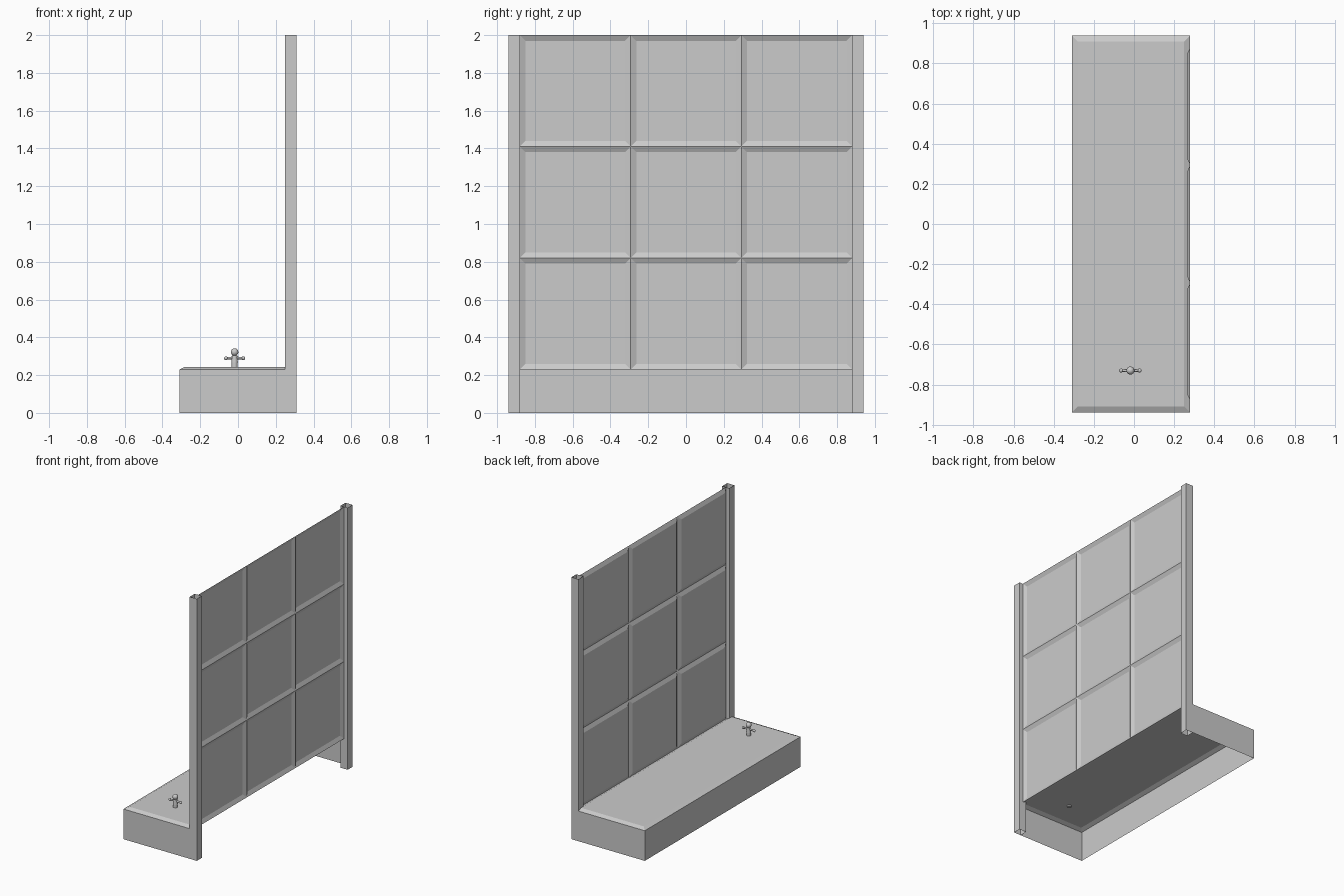
import bpy, bmesh, math
from mathutils import Vector

if "Cube" in bpy.data.objects:
    bpy.data.objects.remove(bpy.data.objects["Cube"])

grey = bpy.data.materials.new("light grey")
grey.diffuse_color = (0.6, 0.6, 0.6, 1)
grey.use_nodes = True
grey.node_tree.nodes["Principled BSDF"].inputs["Base Color"].default_value = grey.diffuse_color

W, P = 0.94, 0.88          # half length, half length between posts
XF, XP, XB = -0.31, 0.28, 0.31
Z0, TOP = 0.23, 2.0
INSET, DEPTH = 0.03, 0.014


def finish(name, bm):
    me = bpy.data.meshes.new(name)
    bm.to_mesh(me)
    bm.free()
    me.materials.append(grey)
    ob = bpy.data.objects.new(name, me)
    bpy.context.collection.objects.link(ob)
    return ob


def quad(bm, *pts):
    return bm.faces.new([bm.verts.new(p) for p in pts])


def panel(bm, o, u, v, n):
    """Thin sheet from corner o along u and v, its middle pushed out along n."""
    o, u, v, n = Vector(o), Vector(u), Vector(v), Vector(n)
    du, dv = u.normalized() * INSET, v.normalized() * INSET
    outer = [bm.verts.new(p) for p in (o, o + u, o + u + v, o + v)]
    inner = [bm.verts.new(p + n * DEPTH) for p in
             (o + du + dv, o + u - du + dv, o + u + v - du - dv, o + v + du - dv)]
    bm.faces.new(inner)
    for i in range(4):
        j = (i + 1) % 4
        bm.faces.new((outer[i], outer[j], inner[j], inner[i]))


# Base: raised top sheet with front and end walls, open below and behind
bm = bmesh.new()
panel(bm, (XF, -W, Z0), (XP - XF, 0, 0), (0, 2 * W, 0), (0, 0, 1))
quad(bm, (XF, W, 0), (XF, -W, 0), (XF, -W, Z0), (XF, W, Z0))
quad(bm, (XF, -W, 0), (XP, -W, 0), (XP, -W, Z0), (XF, -W, Z0))
quad(bm, (XP, W, 0), (XF, W, 0), (XF, W, Z0), (XP, W, Z0))
finish("base", bm)

# Wall: three by three pressed panels, bulging towards the base
bm = bmesh.new()
w, h = 2 * P / 3, (TOP - Z0) / 3
for i in range(3):
    for j in range(3):
        panel(bm, (XP, P - i * w, Z0 + j * h), (0, -w, 0), (0, 0, h), (-1, 0, 0))
finish("wall_panels", bm)

# Posts: square tubes open at both ends
for name, y0, y1 in (("post_front", -W, -P), ("post_back", P, W)):
    bm = bmesh.new()
    ring = [(0.25, y0), (XB, y0), (XB, y1), (0.25, y1)]
    for k in range(4):
        a, b = ring[k], ring[(k + 1) % 4]
        quad(bm, (*a, 0), (*b, 0), (*b, TOP), (*a, TOP))
    finish(name, bm)

# Small figure standing on the base
FX, FY = -0.018, -0.73


def smooth(ob):
    bpy.ops.object.select_all(action='DESELECT')
    ob.select_set(True)
    bpy.context.view_layer.objects.active = ob
    bpy.ops.object.shade_smooth_by_angle(angle=math.radians(40))


def ball(name, x, z, r):
    bm = bmesh.new()
    bmesh.ops.create_uvsphere(bm, u_segments=16, v_segments=10, radius=r)
    bmesh.ops.translate(bm, verts=bm.verts, vec=(FX + x, FY, z))
    smooth(finish(name, bm))


def rod(name, a, b, r1, r2):
    bm = bmesh.new()
    a, b = Vector((FX + a[0], FY, a[1])), Vector((FX + b[0], FY, b[1]))
    bmesh.ops.create_cone(bm, cap_ends=True, segments=16, radius1=r1, radius2=r2,
                          depth=(b - a).length)
    bmesh.ops.rotate(bm, verts=bm.verts,
                     matrix=(b - a).to_track_quat('Z', 'Y').to_matrix())
    bmesh.ops.translate(bm, verts=bm.verts, vec=(a + b) / 2)
    smooth(finish(name, bm))


rod("figure_legs", (0, 0.235), (0, 0.268), 0.016, 0.016)
rod("figure_torso", (0, 0.268), (0, 0.305), 0.017, 0.014)
ball("figure_head", 0, 0.322, 0.02)
for side, s in (("left", -1), ("right", 1)):
    rod("figure_arm_" + side, (0.012 * s, 0.291), (0.042 * s, 0.289), 0.007, 0.006)
    ball("figure_hand_" + side, 0.046 * s, 0.289, 0.01)
